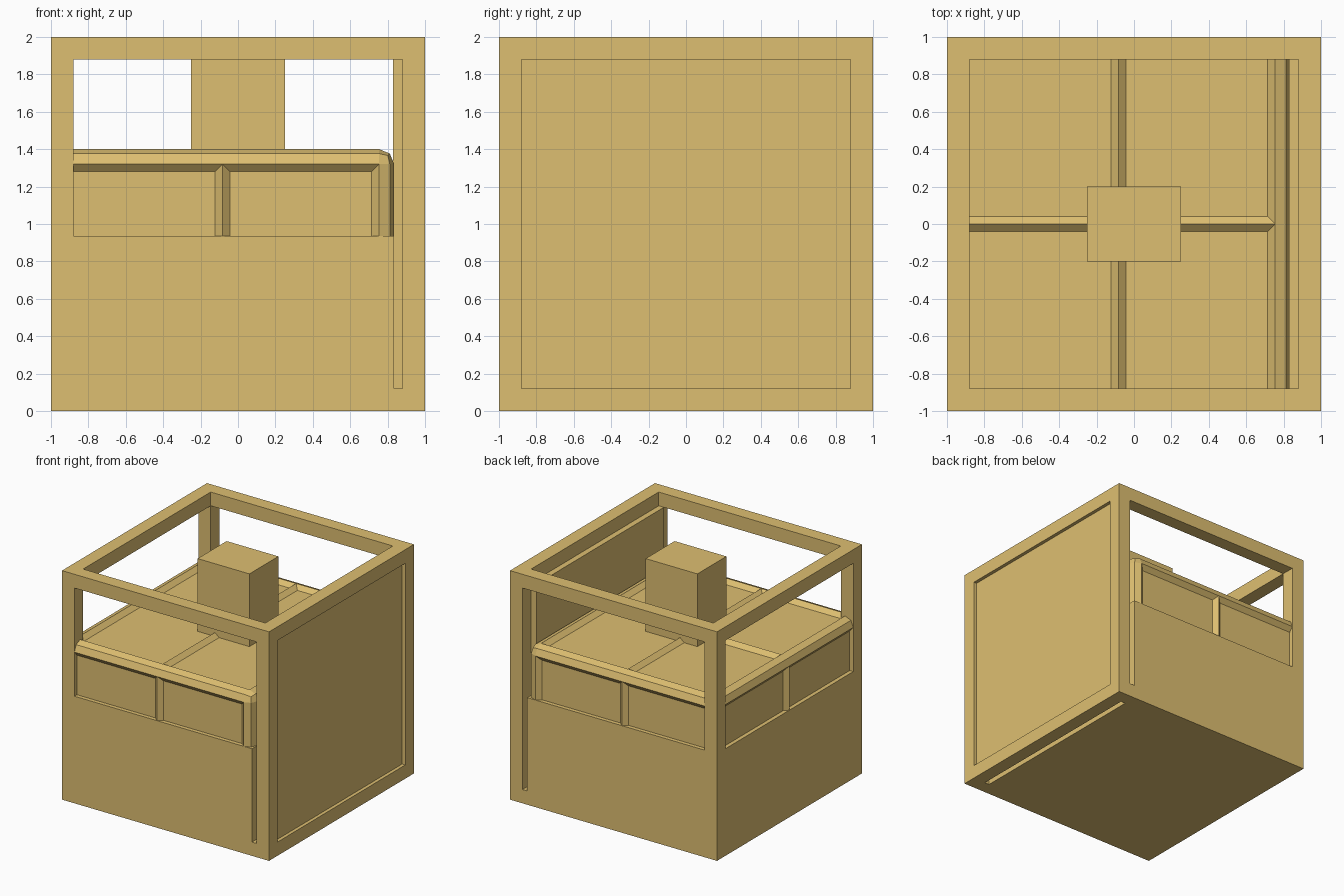
import bpy, bmesh
from mathutils import Matrix, Vector

if "Cube" in bpy.data.objects:
    bpy.data.objects.remove(bpy.data.objects["Cube"])

tan = bpy.data.materials.new("warm_tan")
tan.diffuse_color = (0.73, 0.52, 0.165, 1)
tan.use_nodes = True
tan.node_tree.nodes["Principled BSDF"].inputs["Base Color"].default_value = tan.diffuse_color


def finish(name, bm):
    bmesh.ops.recalc_face_normals(bm, faces=bm.faces[:])
    mesh = bpy.data.meshes.new(name)
    bm.to_mesh(mesh)
    bm.free()
    mesh.materials.append(tan)
    obj = bpy.data.objects.new(name, mesh)
    bpy.context.collection.objects.link(obj)
    return obj


def box_bm(lo, hi):
    lo, hi = Vector(lo), Vector(hi)
    bm = bmesh.new()
    bmesh.ops.create_cube(bm, size=1, matrix=Matrix.Translation((lo + hi) / 2) @ Matrix.Diagonal((*(hi - lo), 1)))
    return bm


# Open cube frame with the solid base filled in, as one skin around grid cells
axes = [(-1, -0.88, 0.835, 0.88, 1), (-1, -0.88, 0.88, 1), (0, 0.12, 0.935, 1.88, 2)]
counts = [len(a) - 1 for a in axes]


def filled(c):
    if any(i < 0 or i >= n for i, n in zip(c, counts)):
        return False
    rims = sum(i in (0, n - 1) for i, n in zip(c, counts))
    return rims >= 2 or (c[0] < 2 and c[2] < 2)


bm = bmesh.new()
for x in range(counts[0]):
    for y in range(counts[1]):
        for z in range(counts[2]):
            cell = (x, y, z)
            if not filled(cell):
                continue
            for a in range(3):
                for side in (0, 1):
                    near = list(cell)
                    near[a] += 2 * side - 1
                    if filled(near):
                        continue
                    corners = []
                    for u, v in ((0, 0), (1, 0), (1, 1), (0, 1)):
                        p = list(cell)
                        p[a] += side
                        p[(a + 1) % 3] += u
                        p[(a + 2) % 3] += v
                        corners.append(bm.verts.new([axes[k][p[k]] for k in range(3)]))
                    bm.faces.new(corners if side else corners[::-1])
bmesh.ops.remove_doubles(bm, verts=bm.verts[:], dist=1e-5)
finish("frame_and_base", bm)

# Upper block with rounded rim and sunken panels between ridges
bm = box_bm((-1, -1, 0.7), (0.835, 1, 1.4))
rim = [e for e in bm.edges if max(v.co.z for v in e.verts) > 1]
bmesh.ops.bevel(bm, geom=rim, offset=0.08, offset_type='OFFSET', segments=2, profile=0.5, affect='EDGES')
for point, normal in (((-0.0825, 0, 0), (1, 0, 0)), ((0, 0, 0), (0, 1, 0))):
    bmesh.ops.bisect_plane(bm, geom=bm.verts[:] + bm.edges[:] + bm.faces[:],
                           plane_co=point, plane_no=normal)
bm.normal_update()
panels = [f for f in bm.faces if f.calc_area() > 0.2 and f.normal.z > -0.5
          and max(abs(n) for n in f.normal) > 0.99]
bmesh.ops.inset_individual(bm, faces=panels, thickness=0.04, depth=-0.035, use_even_offset=True)
finish("panelled_block", bm)

# Side panel set slightly inside the right frame opening
finish("side_panel", box_bm((0.83, -0.88, 0.12), (0.97, 0.88, 1.88)))

# Central pillar
finish("center_pillar", box_bm((-0.25, -0.2, 1.3), (0.25, 0.2, 2)))
